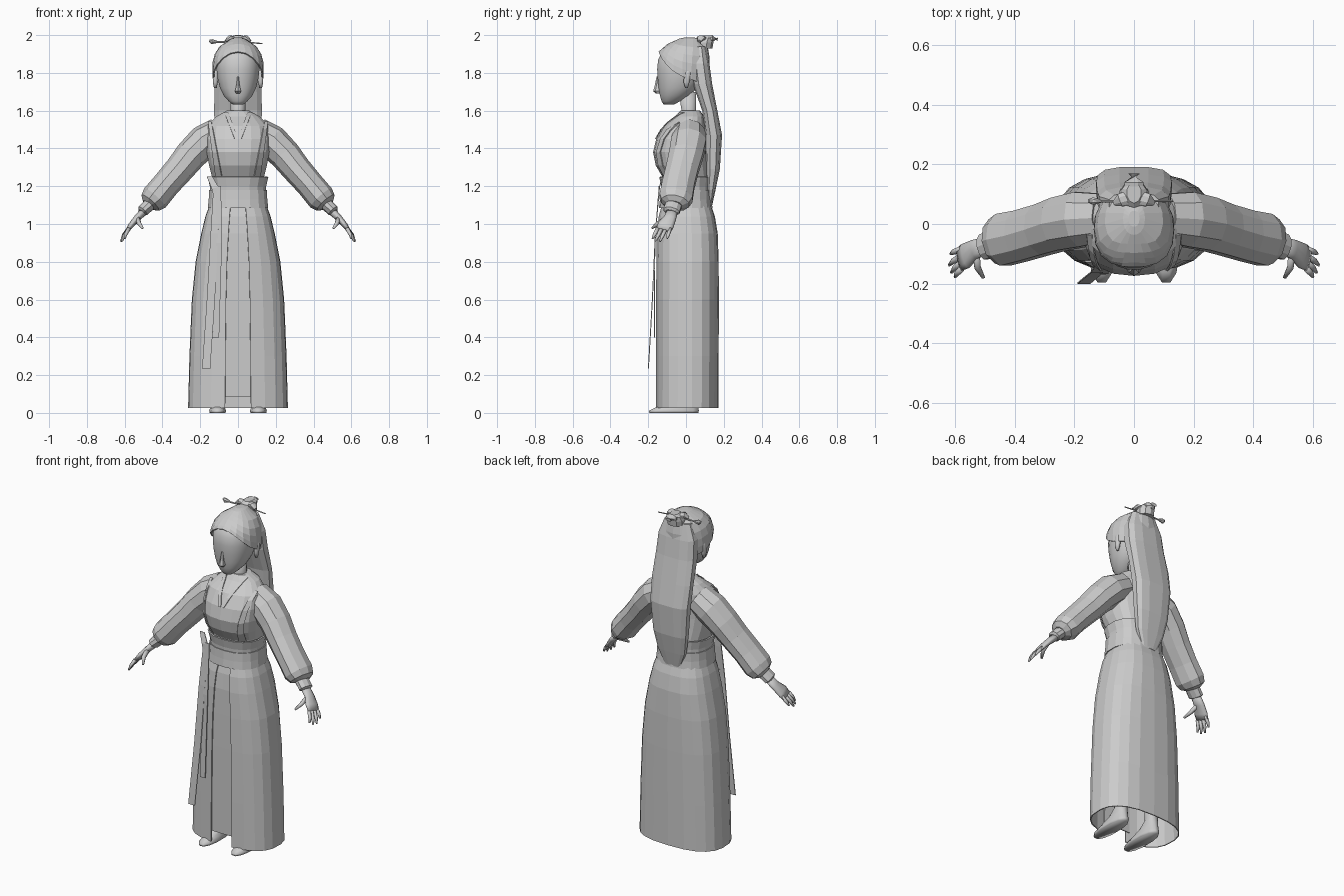
import bpy, bmesh, math
from mathutils import Vector

old = bpy.data.objects.get("Cube")
if old:
    bpy.data.objects.remove(old, do_unlink=True)

grey = bpy.data.materials.new("plain_grey")
grey.use_nodes = True
grey.diffuse_color = (0.6, 0.6, 0.6, 1)
bsdf = next(n for n in grey.node_tree.nodes if n.type == 'BSDF_PRINCIPLED')
bsdf.inputs["Base Color"].default_value = (0.6, 0.6, 0.6, 1)
bsdf.inputs["Roughness"].default_value = 0.8


def skin(name, rings, closed=True, caps=True, smooth=False, thick=0):
    """Join successive rows of points with quads."""
    bm = bmesh.new()
    rows = [[bm.verts.new(p) for p in r] for r in rings]
    n = len(rows[0])
    for a, b in zip(rows, rows[1:]):
        for i in range(n if closed else n - 1):
            j = (i + 1) % n
            bm.faces.new((a[i], a[j], b[j], b[i]))
    if caps and closed:
        bm.faces.new(rows[0])
        bm.faces.new(rows[-1])
    bmesh.ops.recalc_face_normals(bm, faces=bm.faces)
    mesh = bpy.data.meshes.new(name)
    bm.to_mesh(mesh)
    bm.free()
    mesh.materials.append(grey)
    for f in mesh.polygons:
        f.use_smooth = smooth
    ob = bpy.data.objects.new(name, mesh)
    bpy.context.scene.collection.objects.link(ob)
    if thick:
        mod = ob.modifiers.new("thickness", 'SOLIDIFY')
        mod.thickness = thick
        mod.offset = 0
    return ob


def oval(row, a, p=2, cx=0):
    """Point at angle a on a rounded section (z, half width, front y, back y)."""
    z, rx, yf, yb = row
    c, s = math.cos(a), math.sin(a)
    x = math.copysign(abs(c) ** (2 / p), c)
    y = math.copysign(abs(s) ** (2 / p), s)
    return (cx + rx * x, (yf + yb) / 2 + (yb - yf) / 2 * y, z)


def loft(name, rows, n=16, p=2, cx=0, start=0, **kw):
    """Stack sections; a start angle leaves a gap at the front."""
    if start:
        lo, hi = math.radians(start - 90), math.radians(270 - start)
        angles = [lo + (hi - lo) * i / n for i in range(n + 1)]
        kw["closed"] = False
    else:
        angles = [2 * math.pi * (i + 0.5) / n for i in range(n)]
    return skin(name, [[oval(r, a, p, cx) for a in angles] for r in rows], **kw)


def tube(name, pts, s=1, n=10, smooth=False):
    """Sweep an oval along (x, y, z, half width, half thickness), s mirrors."""
    c = [Vector(q[:3]) for q in pts]
    rings = []
    for i, q in enumerate(pts):
        d = Vector()
        if i > 0:
            d += (c[i] - c[i - 1]).normalized()
        if i < len(c) - 1:
            d += (c[i + 1] - c[i]).normalized()
        d.normalize()
        u = Vector((0, 1, 0))
        u = (u - d * u.dot(d)).normalized()
        v = d.cross(u)
        ring = []
        for k in range(n):
            a = 2 * math.pi * (k + 0.5) / n
            w = c[i] + u * q[3] * math.cos(a) + v * q[4] * math.sin(a)
            ring.append((w.x * s, w.y, w.z))
        rings.append(ring)
    return skin(name, rings, smooth=smooth)


def section(rows, z):
    """Interpolate a section between rows."""
    z = min(max(z, rows[0][0]), rows[-1][0])
    for a, b in zip(rows, rows[1:]):
        if z <= b[0]:
            t = (z - a[0]) / (b[0] - a[0])
            return tuple(u + (v - u) * t for u, v in zip(a, b))


# Torso and neck
torso = [(1.08, .135, -.11, .12), (1.25, .14, -.125, .12), (1.31, .155, -.16, .115),
         (1.38, .168, -.174, .11), (1.45, .172, -.158, .11), (1.52, .165, -.118, .105),
         (1.57, .115, -.055, .095), (1.60, .06, -.03, .075)]
loft("bodice", torso, n=18, p=2.4)
loft("neck", [(1.55, .05, -.04, .07), (1.60, .04, -.025, .055), (1.70, .04, -.04, .055)],
     n=12, smooth=True)


def on_chest(x, z, lift=.007):
    _, rx, yf, yb = section(torso, z)
    k = min(abs(x / rx), .97)
    return (x, (yf + yb) / 2 - (yb - yf) / 2 * (1 - k ** 2.4) ** (1 / 2.4) - lift, z)


# Vest edges and crossed collar lying on the chest
for s, side in ((1, "left"), (-1, "right")):
    edge, collar = [], []
    for z in (1.25, 1.31, 1.38, 1.45, 1.50, 1.54):
        t = (z - 1.25) / .29
        edge.append((on_chest(s * (.085 + .055 * t), z), on_chest(s * (.118 + .04 * t), z)))
    for z in (1.45, 1.50, 1.54, 1.57, 1.59):
        t = (z - 1.45) / .14
        collar.append((on_chest(s * .05 * t, z, .004), on_chest(s * (.018 + .055 * t), z, .004)))
    skin(side + "_vest_edge", edge, closed=False, thick=.006)
    skin(side + "_collar", collar, closed=False, thick=.005)

# Sash in two flared layers
loft("upper_sash", [(1.16, .146, -.125, .125), (1.20, .147, -.127, .125),
                    (1.25, .159, -.138, .13)], n=18, p=2.4, caps=False, thick=.008)
loft("lower_sash", [(1.085, .157, -.138, .135), (1.13, .152, -.133, .13),
                    (1.18, .150, -.13, .13)], n=18, p=2.4, caps=False, thick=.01)

# Skirt open at the front over a recessed panel
skirt = [(.025, .262, -.157, .168), (.3, .255, -.157, .17), (.6, .242, -.157, .171),
         (.8, .222, -.156, .17), (.95, .192, -.153, .165), (1.04, .17, -.143, .15),
         (1.095, .15, -.128, .132)]
loft("skirt", skirt, n=20, p=2.6, start=10, thick=.006)
panel = []
for r in [(.085,) + skirt[0][1:]] + skirt[1:]:
    w = r[1] * .34
    panel.append([(x, r[2] + .012, r[0]) for x in (-w, 0, w)])
skin("front_panel", panel, closed=False, thick=.005)

# Hanging ribbons and knot ends
for name, rows in {
    "long_ribbon": [(-.13, -.10, -.14, 1.2), (-.145, -.105, -.162, .95),
                    (-.165, -.122, -.178, .6), (-.19, -.147, -.199, .235)],
    "short_ribbon": [(-.115, -.09, -.142, 1.2), (-.115, -.085, -.165, .9),
                     (-.135, -.10, -.167, .4)],
    "knot_tab": [(-.165, -.135, -.125, 1.25), (-.14, -.10, -.142, 1.19),
                 (-.125, -.09, -.145, 1.13)],
}.items():
    skin(name, [[(a, y, z), (b, y, z)] for a, b, y, z in rows], closed=False, thick=.005)

# Arms, hands, shoes and ears on both sides
for s, side in ((1, "left_"), (-1, "right_")):
    tube(side + "sleeve", [(.10, .02, 1.48, .085, .085), (.18, .015, 1.435, .097, .09),
                           (.25, .0, 1.365, .094, .084), (.31, -.02, 1.29, .09, .078),
                           (.38, -.04, 1.21, .09, .074), (.44, -.053, 1.138, .092, .076),
                           (.465, -.058, 1.112, .078, .062), (.475, -.062, 1.10, .045, .036)], s)
    tube(side + "cuff", [(.44, -.055, 1.13, .045, .035), (.505, -.077, 1.068, .046, .031),
                         (.51, -.079, 1.062, .03, .02)], s)
    tube(side + "palm", [(.49, -.07, 1.075, .03, .022), (.535, -.085, 1.03, .034, .018),
                         (.565, -.107, .995, .045, .015), (.584, -.118, .968, .042, .011)], s, smooth=True)
    tips = [(.60, -.178, .922), (.613, -.163, .91), (.62, -.138, .908), (.615, -.10, .924)]
    for i, tip in enumerate(tips):
        base = Vector((.578, -.15 + .022 * i, .976))
        mid = base.lerp(Vector(tip), .6) + Vector((.004, 0, 0))
        tube(side + "finger_%d" % (i + 1), [(*base, .011, .011), (*mid, .01, .009),
                                            (*tip, .005, .005)], s, n=6, smooth=True)
    tube(side + "thumb", [(.53, -.10, 1.03, .016, .013), (.525, -.145, 1.005, .013, .012),
                          (.505, -.18, .978, .006, .006)], s, n=6, smooth=True)
    loft(side + "shoe", [(0, .043, -.198, .07), (.012, .046, -.2, .072), (.028, .04, -.165, .068),
                         (.06, .036, -.07, .062), (.10, .032, -.02, .055), (.4, .04, -.03, .06)],
         n=12, p=2.3, cx=s * .108, smooth=True)
    loft(side + "ear", [(1.72, .008, -.005, .01), (1.75, .014, -.014, .02),
                        (1.80, .016, -.012, .03), (1.825, .008, .0, .02)],
         n=8, cx=s * .12, smooth=True)

# Head and nose
loft("head", [(1.632, .028, -.118, -.065), (1.65, .05, -.13, -.03), (1.68, .077, -.139, .02),
              (1.72, .096, -.146, .06), (1.77, .109, -.151, .085), (1.82, .115, -.154, .1),
              (1.87, .114, -.149, .105), (1.91, .1, -.128, .1), (1.95, .06, -.07, .08)],
     n=20, p=2.2, smooth=True)
loft("nose", [(1.692, .012, -.16, -.13), (1.703, .019, -.174, -.13),
              (1.73, .011, -.166, -.13), (1.78, .005, -.156, -.13)], n=6)

# Hair cap whose lower rim follows the hairline
cap = [(1.72, .122, -.145, .115), (1.80, .132, -.156, .118), (1.86, .13, -.158, .122),
       (1.91, .116, -.142, .12), (1.95, .085, -.095, .105), (1.977, .035, -.035, .07)]
rings = []
for k in range(6):
    ring = []
    for i in range(20):
        a = 2 * math.pi * i / 20
        f = -math.sin(a)
        low = 1.78 + (.13 * f ** 1.3 if f > 0 else .05 * f)
        ring.append(oval(section(cap, low + (1.977 - low) * k / 5), a, 2.2))
    rings.append(ring)
rings.append([(x * .5, .018 + (y - .018) * .5, 1.983) for x, y, z in rings[-1]])
hair_cap = skin("hair_cap", rings, thick=.008)
bm = bmesh.new()
bm.from_mesh(hair_cap.data)
rim = [f for f in bm.faces if len(f.verts) > 4 and f.calc_center_median().z < 1.95]
bmesh.ops.delete(bm, geom=rim, context='FACES_ONLY')
bm.to_mesh(hair_cap.data)
bm.free()

# Long hair down the back
loft("long_hair", [(1.94, .085, .03, .105), (1.85, .12, .02, .125), (1.74, .126, .035, .14),
                   (1.60, .13, .085, .167), (1.47, .125, .10, .192), (1.29, .11, .105, .18),
                   (1.18, .09, .105, .157), (1.09, .05, .115, .137)], n=12, p=2.8)

# Top knot with looped lobes and a crossing pin
loft("top_knot", [(1.93, .05, .04, .14), (1.96, .052, .045, .145), (1.985, .042, .055, .15),
                  (1.998, .025, .07, .14)], n=10)
tube("knot_tail", [(0, .10, 1.975, .02, .035), (0, .14, 1.982, .02, .035),
                   (0, .168, 1.978, .01, .02)], n=8)
for s, side in ((1, "left"), (-1, "right")):
    tube(side + "_knot_lobe", [(.015, .09, 1.98, .025, .015), (.045, .08, 1.985, .024, .014),
                               (.065, .07, 1.968, .01, .008)], s, n=8)
tube("hair_pin", [(-.14, .077, 1.962, .005, .005), (0, .077, 1.966, .005, .005),
                  (.13, .077, 1.955, .003, .003)], n=6)
tube("pin_head", [(-.152, .077, 1.972, .006, .006), (-.138, .077, 1.965, .013, .015),
                  (-.11, .077, 1.964, .006, .006)], n=8)
